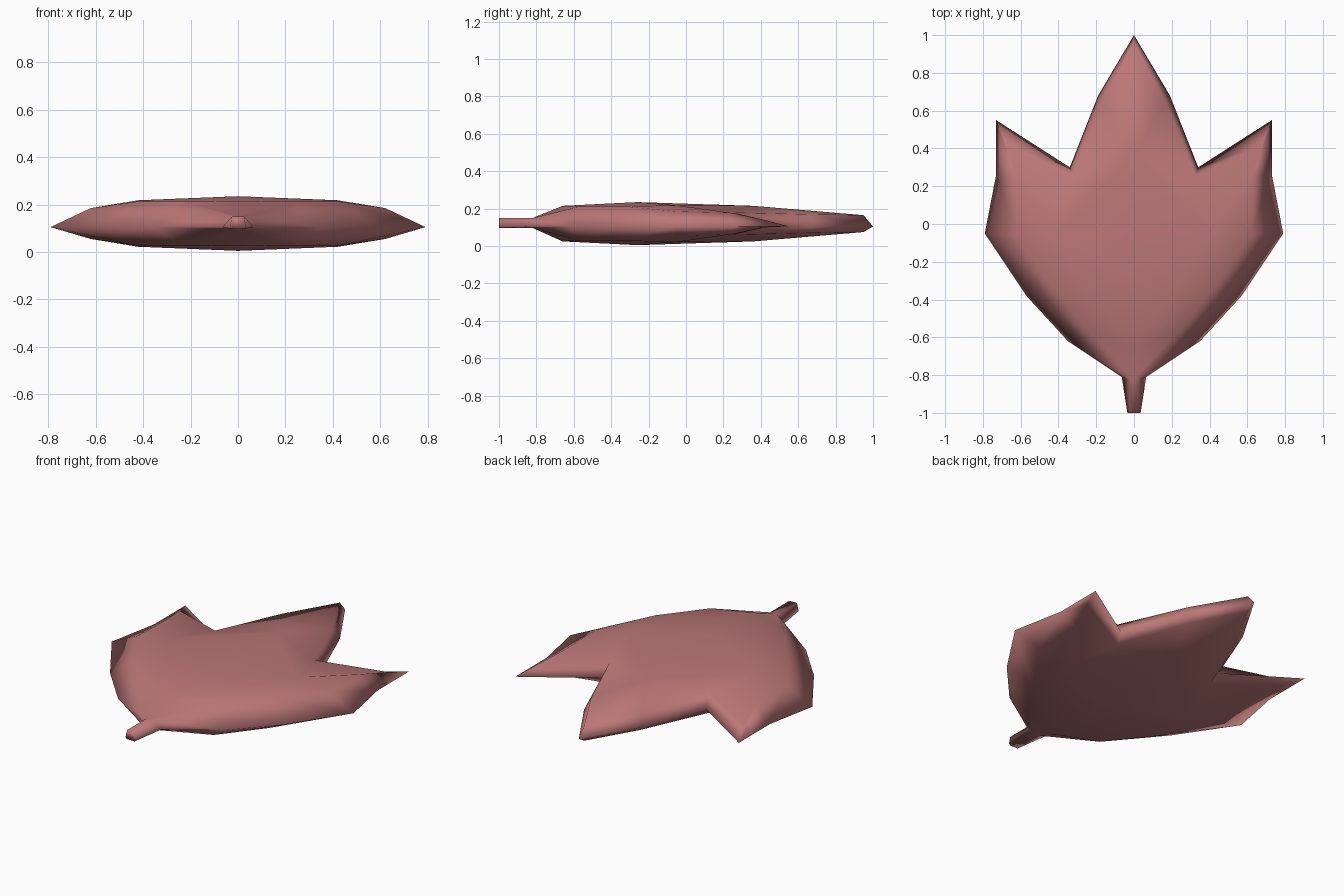
import bpy
import bmesh

cube = bpy.data.objects.get("Cube")
if cube:
    bpy.data.objects.remove(cube)

rose = bpy.data.materials.new("dusty rose")
rose.use_nodes = True
COLOUR = (0.5, 0.185, 0.185, 1)
rose.diffuse_color = COLOUR
rose.node_tree.nodes["Principled BSDF"].inputs["Base Color"].default_value = COLOUR

RIM_Z, MID_Z, STALK_BASE = 0.105, 0.12, 0.097

# Half outline and the raised ridge beside it, both from tip to stalk end
OUTLINE = [(0, 1), (.19, .68), (.34, .3), (.73, .55), (.73, .26),
           (.79, -.05), (.57, -.38), (.35, -.62), (.065, -.81), (.035, -1)]
RIDGE = [(0, .95, .165), (.165, .65, .17), (.325, .25, .18), (.68, .42, .14),
         (.62, .24, .178), (.62, -.05, .185), (.43, -.33, .212), (.24, -.57, .212),
         (.025, -.82, .15), (.025, -1, .15)]

# Midrib points and the dome of the side lobe
MIDRIB, TOP, DOME = (0, .36, .215), (0, -.26, .235), (.42, -.05, .218)
LOW, NECK, END = (0, -.66, .215), (0, -.82, .15), (0, -1, .15)
CROWN = [RIDGE[0], MIDRIB, MIDRIB, DOME, DOME, DOME, DOME, LOW, NECK, END]

bm = bmesh.new()


def add_face(points):
    """Make a face, dropping repeated corners."""
    corners = list(dict.fromkeys(points))
    if len(corners) > 2:
        bm.faces.new([bm.verts.new(p) for p in corners])


def bridge(a, b):
    """Join two matching rows of points."""
    for i in range(len(a) - 1):
        add_face([a[i], a[i + 1], b[i + 1], b[i]])


def lower(point):
    """Point of the underside, with a flat stalk."""
    x, y, z = point
    return (x, y, STALK_BASE if y < -0.8 else 2 * MID_Z - z)


def upper(point):
    return point


# Upper and lower skins share the rim
rim = [(x, y, RIM_Z) for x, y in OUTLINE]
for side in (upper, lower):
    ridge = [side(p) for p in RIDGE]
    bridge(rim, ridge)
    bridge(ridge, [side(p) for p in CROWN])
    for filler in ((MIDRIB, DOME, TOP), (DOME, LOW, TOP)):
        add_face([side(p) for p in filler])

# Stalk end cap
add_face([END, RIDGE[-1], rim[-1], lower(RIDGE[-1]), lower(END)])

# Mirror across the midrib and weld
bmesh.ops.remove_doubles(bm, verts=bm.verts[:], dist=0.0005)
geom = bm.verts[:] + bm.edges[:] + bm.faces[:]
bmesh.ops.mirror(bm, geom=geom, axis='X', merge_dist=0.0005)
bmesh.ops.remove_doubles(bm, verts=bm.verts[:], dist=0.0005)
bmesh.ops.recalc_face_normals(bm, faces=bm.faces[:])
for f in bm.faces:
    f.smooth = True

mesh = bpy.data.meshes.new("leaf")
bm.to_mesh(mesh)
bm.free()
mesh.materials.append(rose)
leaf = bpy.data.objects.new("leaf", mesh)
bpy.context.collection.objects.link(leaf)
